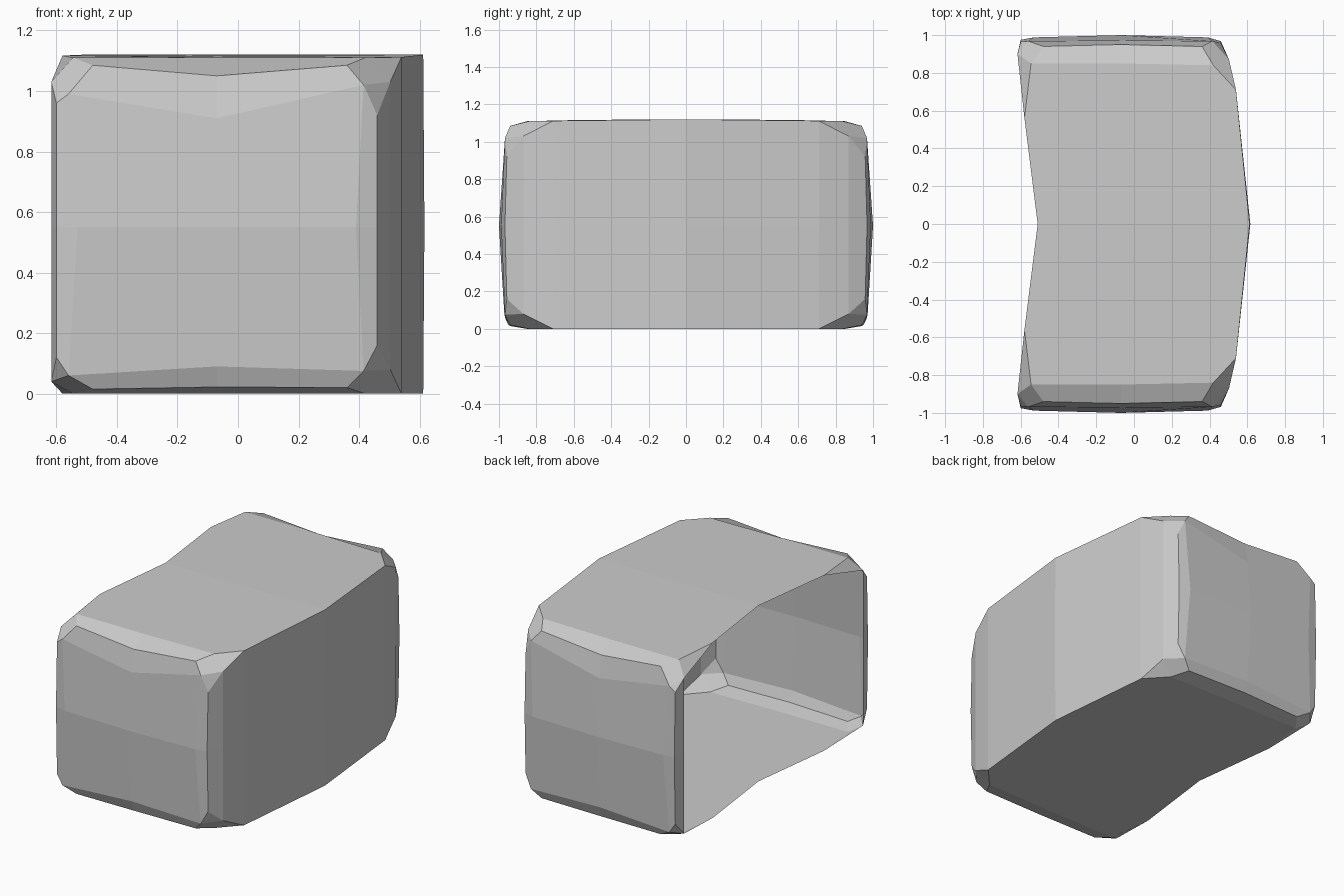
import bpy
import bmesh

if "Cube" in bpy.data.objects:
    bpy.data.objects.remove(bpy.data.objects["Cube"])

# Wall columns from the open side round the front to the middle of the right
# wall: x, y, bottom z, top z, mid-height outward bulge in x and y
COLUMNS = [
    (-.617, -.90, .04, 1.03, 0, 0),
    (-.60, -.965, .12, .96, 0, -.01),
    (-.56, -.968, .06, .99, .03, -.02),
    (-.07, -.972, .09, .91, 0, -.028),
    (.415, -.968, .075, 1.02, -.025, -.02),
    (.46, -.958, .16, .92, 0, -.01),
    (.503, -.87, .08, 1.03, 0, 0),
    (.54, -.71, 0, 1.112, 0, 0),
    (.612, 0, 0, 1.12, .004, 0),
]
# Rounded front rim: x, y, bottom z, top z
RIM = [(-.48, -.94, .015, 1.085), (-.07, -.95, .022, 1.05), (.36, -.94, .02, 1.085)]
# Flat cap outline on the open side and the front
CAP = [(-.51, 0, 0, 1.12), (-.58, -.56, 0, 1.117), (-.545, -.85, 0, 1.11),
       (-.07, -.85, 0, 1.11), (.42, -.84, 0, 1.11)]

bm = bmesh.new()


def face(*verts):
    return bm.faces.new(verts)


def add_end(level):
    """Build the floor (0) or roof (1) with its bevels; return the wall ring."""
    c, e, k = ([bm.verts.new((p[0], p[1], p[2 + level])) for p in pts]
               for pts in (COLUMNS, RIM, CAP))
    for i in range(2):
        face(c[2 + i], c[3 + i], e[1 + i], e[i])
        face(e[i], e[1 + i], k[3 + i], k[2 + i])
    # open-side corner
    face(k[1], c[0], k[2])
    face(c[0], c[1], c[2])
    face(c[0], c[2], e[0], k[2])
    # right-hand corner
    face(c[4], c[5], c[6])
    face(c[4], c[6], k[4], e[2])
    face(c[6], c[7], k[4])
    cap = face(*k, c[7], c[8])
    return c, cap


low, floor = add_end(0)
high, roof = add_end(1)

# Slightly bulging walls
mid = [bm.verts.new((x + bx, y + by, .55)) for x, y, _, _, bx, by in COLUMNS]
for a, b in ((low, mid), (mid, high)):
    for i in range(len(COLUMNS) - 1):
        face(a[i], a[i + 1], b[i + 1], b[i])

bmesh.ops.recalc_face_normals(bm, faces=bm.faces[:])
if roof.normal.z < 0:
    bmesh.ops.reverse_faces(bm, faces=bm.faces[:])

mesh = bpy.data.meshes.new("open_shell")
bm.to_mesh(mesh)
bm.free()
shell = bpy.data.objects.new("open_shell", mesh)
bpy.context.collection.objects.link(shell)

# Back half
mirror = shell.modifiers.new("mirror", 'MIRROR')
mirror.use_axis = (False, True, False)
mirror.use_clip = True
